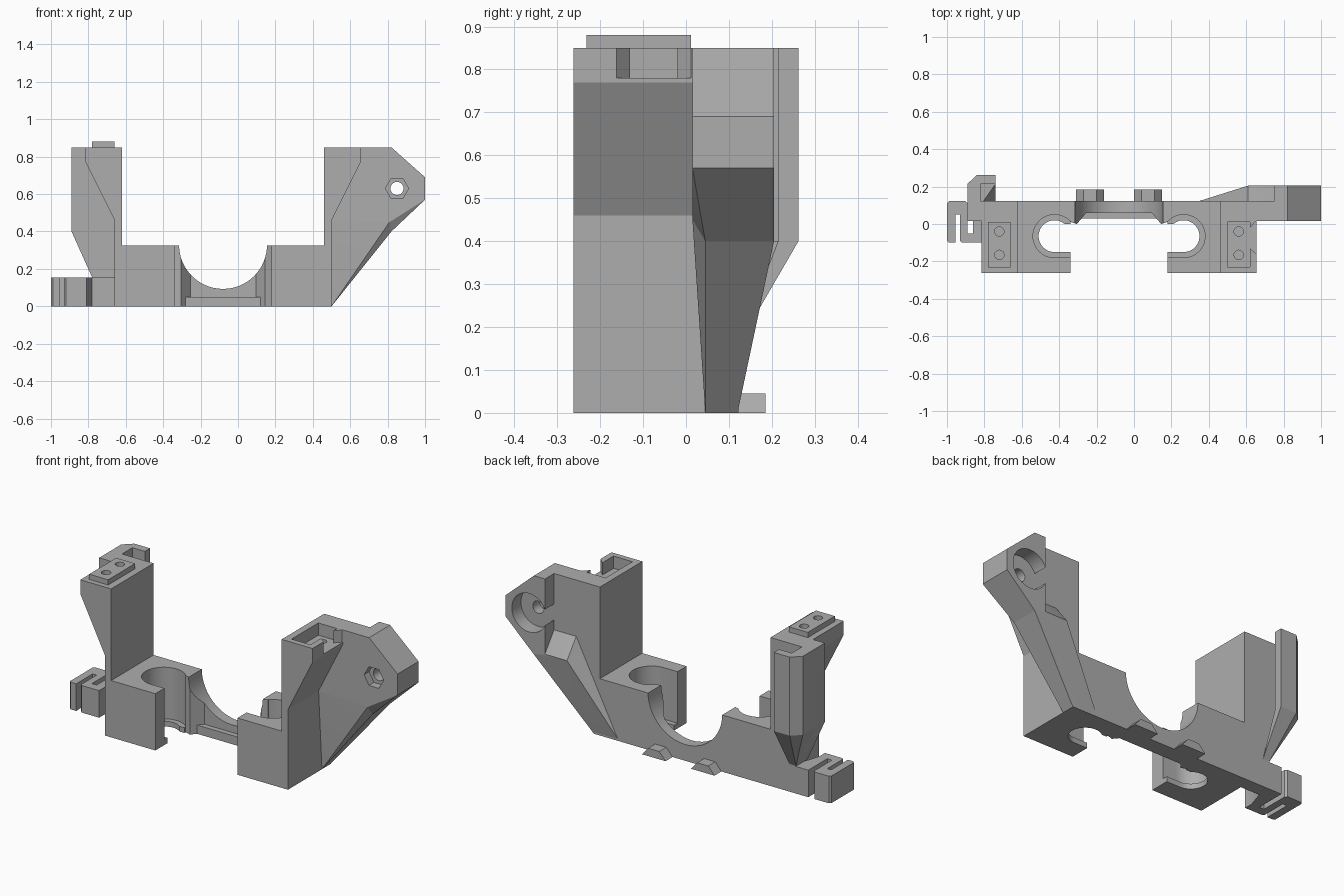
import bpy, bmesh, math
from mathutils import Vector

old = bpy.data.objects.get("Cube")
if old:
    bpy.data.objects.remove(old, do_unlink=True)

grey = bpy.data.materials.new("plain grey")
grey.use_nodes = True
COLOUR = (0.42, 0.42, 0.42, 1)
grey.diffuse_color = COLOUR
grey.node_tree.nodes["Principled BSDF"].inputs["Base Color"].default_value = COLOUR
parts = []


def finish(name, bm, keep=True):
    bmesh.ops.recalc_face_normals(bm, faces=bm.faces)
    mesh = bpy.data.meshes.new(name)
    bm.to_mesh(mesh)
    bm.free()
    mesh.materials.append(grey)
    ob = bpy.data.objects.new(name, mesh)
    bpy.context.collection.objects.link(ob)
    if keep:
        parts.append(ob)
    else:
        ob.hide_render = True
    return ob


def prism(name, outline, axis, lo, hi, keep=True):
    """Extrude a flat outline along y (outline in x, z) or z (outline in x, y)."""
    def place(p, d):
        return (p[0], d, p[1]) if axis == "y" else (p[0], p[1], d)
    bm = bmesh.new()
    a = [bm.verts.new(place(p, lo)) for p in outline]
    b = [bm.verts.new(place(p, hi)) for p in outline]
    bm.faces.new(a)
    bm.faces.new(b[::-1])
    for i in range(len(a)):
        j = (i + 1) % len(a)
        bm.faces.new((a[i], a[j], b[j], b[i]))
    return finish(name, bm, keep)


def rect(x0, x1, y0, y1):
    return [(x0, y0), (x1, y0), (x1, y1), (x0, y1)]


def ring(cx, cy, r, sides=48):
    return [(cx + r * math.cos(math.tau * i / sides),
             cy + r * math.sin(math.tau * i / sides)) for i in range(sides)]


def hull(name, points):
    bm = bmesh.new()
    for p in points:
        bm.verts.new(p)
    res = bmesh.ops.convex_hull(bm, input=bm.verts)
    loose = {v for v in res["geom_interior"] + res["geom_unused"]
             if isinstance(v, bmesh.types.BMVert)}
    bmesh.ops.delete(bm, geom=list(loose), context="VERTS")
    bmesh.ops.dissolve_limit(bm, angle_limit=0.01, verts=bm.verts, edges=bm.edges)
    return finish(name, bm)


def apply(ob, mod):
    with bpy.context.temp_override(object=ob, active_object=ob, selected_objects=[ob]):
        bpy.ops.object.modifier_apply(modifier=mod.name)


def cut(ob, outline, axis, lo, hi):
    cutter = prism("cutter", outline, axis, lo, hi, keep=False)
    mod = ob.modifiers.new("cut", "BOOLEAN")
    mod.operation = "DIFFERENCE"
    mod.solver = "EXACT"
    mod.object = cutter
    apply(ob, mod)
    bpy.data.objects.remove(cutter, do_unlink=True)


def mirror(ob):
    """Mirror a half, then shift it to the frame's own middle plane."""
    mod = ob.modifiers.new("mirror", "MIRROR")
    apply(ob, mod)
    for v in ob.data.vertices:
        v.co.x -= 0.08


# Twin blocks with columns, each with a stepped round pocket open to the middle
body = prism("blocks_and_columns",
             [(0.26, 0), (0.58, 0), (0.58, 0.46), (0.735, 0.77), (0.735, 0.85),
              (0.54, 0.85), (0.54, 0.325), (0.26, 0.325)], "y", -0.262, 0.122)
PX, PY = 0.345, -0.065
cut(body, ring(PX, PY, 0.115), "z", 0.03, 0.5)
cut(body, rect(0.1, PX, -0.18, 0), "z", 0.03, 0.5)
cut(body, ring(PX, PY, 0.085), "z", -0.1, 0.1)
cut(body, rect(0.1, PX, -0.15, 0), "z", -0.1, 0.1)
mirror(body)

# Socket in the top of the left column, with a flared opening in its outer wall
cut(body, rect(0.5, 0.62, -0.23, 0.012), "z", 0.78, 1)
cut(body, [(0.6, -0.13), (0.62, -0.13), (0.67, -0.175), (0.67, 0.012),
           (0.65, 0.012), (0.62, -0.02), (0.6, -0.02)], "z", 0.78, 1)
for y in (-0.04, -0.165):
    cut(body, ring(0.56, y, 0.025, 24), "z", 0.7, 1)

# Key on the top of the right column
key = prism("top_key", rect(-0.78, -0.66, -0.232, 0.012), "z", 0.84, 0.88)
for y in (-0.04, -0.165):
    cut(key, ring(-0.72, y, 0.025, 24), "z", 0.845, 1)

# Thin centre plate with a round cut, and its lower strip
plate = prism("centre_plate", [(0, 0.06), (0.175, 0.06), (0.225, 0), (0.262, 0.012),
                               (0.262, 0.122), (0, 0.122)], "z", 0, 0.325)
cut(plate, ring(0, 0.328, 0.235, 64), "y", -0.2, 0.3)
mirror(plate)
strip = prism("lower_strip", rect(0, 0.22, 0.03, 0.12), "z", 0, 0.05)
mirror(strip)

# Small feet at the back
foot = prism("back_feet", [(0.08, 0), (0.23, 0), (0.19, 0.045), (0.12, 0.045)],
             "y", 0.12, 0.185)
mirror(foot)

# Arm: upper plate, lower gusset, thick head and back brace
F, M, B = 0.015, 0.045, 0.122
upper = [(0.5, 0.85), (0.82, 0.85), (1, 0.69), (1, 0.57), (0.81, 0.45), (0.5, 0.46)]
arm = hull("arm_plate", [(x, y, z) for x, z in upper for y in (F, B)]
           + [(0.82, M, 0.4), (0.82, B, 0.4)])
cut(arm, rect(0.4, 0.655, 0.7, 1), "y", -0.1, 0.0145)
cut(arm, ring(0.85, 0.63, 0.062, 6), "y", -0.1, 0.06)
cut(arm, ring(0.85, 0.63, 0.035, 32), "y", -0.1, 0.3)
hull("arm_gusset", [(0.5, M, 0), (0.5, B, 0), (0.82, M, 0.4), (0.82, B, 0.4),
                    (0.81, F, 0.45), (0.65, F, 0.77), (0.65, B, 0.77),
                    (0.5, F, 0.46), (0.5, B, 0.46)])
head = prism("arm_head", [(0.75, 0.85), (0.82, 0.85), (1, 0.69), (1, 0.57),
                          (0.82, 0.4), (0.75, 0.42)], "y", 0.121, 0.205)
cut(head, ring(0.85, 0.63, 0.11), "y", 0.1, 0.3)
hull("arm_brace", [(0.34, 0.12, 0), (0.5, 0.12, 0), (0.61, 0.205, 0.42),
                   (0.61, 0.12, 0.53), (0.75, 0.205, 0.42), (0.75, 0.12, 0.53),
                   (0.82, 0.205, 0.4), (0.82, 0.12, 0.4)])

# Hook behind the right column: slab, channel wall and tapered root
prism("hook_slab", [(-0.62, 0.85), (-0.89, 0.85), (-0.89, 0.4), (-0.78, 0.155),
                    (-0.65, 0.155)], "y", F, B)
hook = [(-0.89, 0.1), (-0.89, 0.215), (-0.84, 0.262), (-0.74, 0.262),
        (-0.74, 0.215), (-0.82, 0.215), (-0.82, 0.1)]
prism("hook_wall", hook, "z", 0.4, 0.85)
hull("hook_root", [(x, y, 0.4) for x, y in hook]
     + [(-0.78, 0.12, 0.155), (-0.74, 0.12, 0.155)])

# Folded spring clip at the foot of the right column
prism("spring_clip", [(-0.65, 0.122), (-0.86, 0.122), (-0.86, -0.05), (-0.89, -0.05),
                      (-0.89, 0.11), (-0.9, 0.122), (-0.99, 0.122), (-1, 0.11),
                      (-1, -0.09), (-0.99, -0.1), (-0.955, -0.1), (-0.955, 0.05),
                      (-0.93, 0.05), (-0.93, -0.09), (-0.92, -0.1), (-0.81, -0.1),
                      (-0.81, -0.05), (-0.78, 0.045), (-0.65, 0.045)], "z", 0, 0.155)

# Shading
bpy.ops.object.select_all(action="DESELECT")
for ob in parts:
    ob.select_set(True)
    bpy.context.view_layer.objects.active = ob
bpy.ops.object.shade_smooth_by_angle(angle=math.radians(25))
